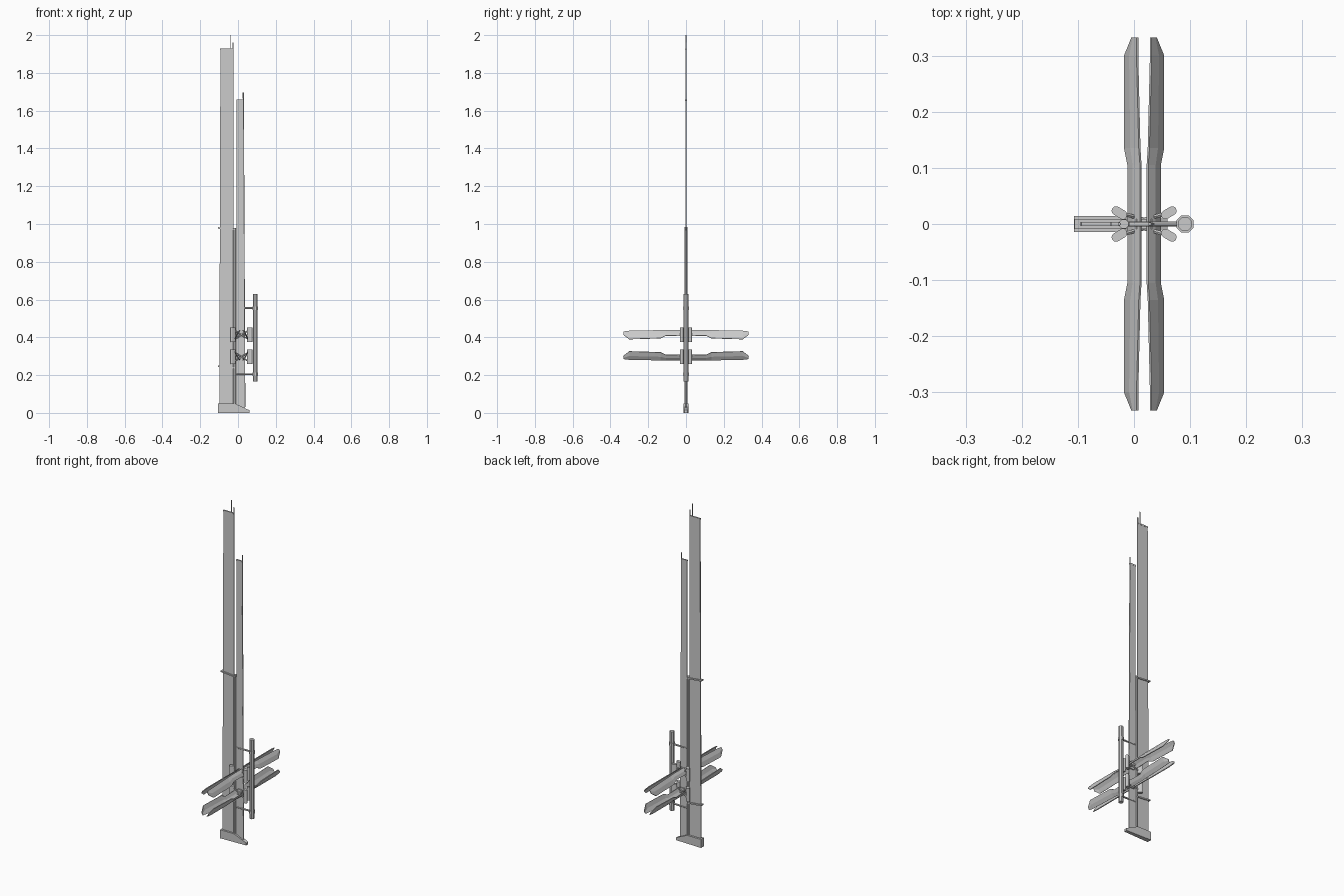
import bpy, bmesh, math
from mathutils import Vector

if "Cube" in bpy.data.objects:
    bpy.data.objects.remove(bpy.data.objects["Cube"])

CX = 0.018          # x of the wing assembly centre
CZ = 0.358          # z of the wing assembly centre


def make(name, verts, faces):
    me = bpy.data.meshes.new(name)
    me.from_pydata(verts, [], faces)
    bm = bmesh.new()
    bm.from_mesh(me)
    bmesh.ops.recalc_face_normals(bm, faces=bm.faces)
    bm.to_mesh(me)
    bm.free()
    ob = bpy.data.objects.new(name, me)
    bpy.context.collection.objects.link(ob)
    return ob


def loft(name, a, b):
    """Closed solid between two matching outlines."""
    n = len(a)
    faces = [(i, (i + 1) % n, n + (i + 1) % n, n + i) for i in range(n)]
    faces += [tuple(range(n))[::-1], tuple(range(n, 2 * n))]
    return make(name, a + b, faces)


def slab(name, profile, h):
    """Profile in x/z extruded to +-h in y."""
    return loft(name, [(x, -h, z) for x, z in profile], [(x, h, z) for x, z in profile])


def box(name, x0, x1, h, z0, z1):
    return slab(name, [(x0, z0), (x1, z0), (x1, z1), (x0, z1)], h)


def rod(name, p, q, r, sides=8):
    p, q = Vector(p), Vector(q)
    rot = (q - p).to_track_quat('Z', 'Y')
    ring = [rot @ Vector((r * math.cos(t), r * math.sin(t), 0))
            for t in [(i + 0.5) * math.tau / sides for i in range(sides)]]
    return loft(name, [tuple(p + v) for v in ring], [tuple(q + v) for v in ring])


# Keel base: tall block at the left sloping to a thin toe
base = slab("base", [(-0.107, 0), (0.06, 0), (0.06, 0.014), (-0.016, 0.05), (-0.107, 0.05)], 0.014)
for v in base.data.vertices:
    if v.co.x > 0.05:
        v.co.y *= 0.65

# Two tall tapering panels
slab("tall_panel", [(-0.099, 0.045), (-0.025, 0.045), (-0.027, 1.925), (-0.093, 1.925)], 0.003)
slab("short_panel", [(-0.011, 0.035), (0.037, 0.025), (0.028, 1.66), (-0.008, 1.66)], 0.003)
box("tall_panel_cap", -0.094, -0.025, 0.004, 1.92, 1.928)
box("short_panel_cap", -0.009, 0.03, 0.004, 1.652, 1.66)

# Mast between the panels and thin spikes above them
rod("mast", (-0.018, 0, 0.04), (-0.018, 0, 0.98), 0.009)
rod("tall_panel_edge", (-0.026, 0, 0.9), (-0.026, 0, 1.96), 0.003, 6)
rod("tall_spike", (-0.041, 0, 1.9), (-0.041, 0, 2.0), 0.0025, 6)
rod("short_panel_edge", (0.036, 0, 0.03), (0.028, 0, 1.695), 0.003, 6)

# Clamping bands around the tall panel
for i, z in enumerate((0.24, 0.972)):
    slab(f"band_{i}", [(-0.106, z + 0.003), (-0.012, z - 0.006),
                       (-0.012, z + 0.002), (-0.106, z + 0.011)], 0.009)

# Outrigger tube with two arms and collars
rod("outrigger_tube", (0.091, 0, 0.165), (0.091, 0, 0.63), 0.0135)
for i, z in enumerate((0.205, 0.555)):
    rod(f"outrigger_arm_{i}", (-0.012, 0, z), (0.091, 0, z), 0.005)
    rod(f"outrigger_collar_{i}", (0.091, 0, z - 0.009), (0.091, 0, z + 0.009), 0.0165)

# Wing stations: (y, inner x, inner z, outer x, outer z)
STATIONS = [(0, .012, .437, -.010, .406), (.105, .012, .437, -.010, .409),
            (.135, .010, .437, -.016, .395), (.30, .006, .434, -.016, .390),
            (.332, .006, .430, -.003, .414)]


def wing(name, sx, sz):
    rows = [(-y, *r) for y, *r in STATIONS[:0:-1]] + STATIONS
    verts, faces = [], []
    for y, xi, zi, xo, zo in rows:
        # slightly cambered section of three points
        for x, z in ((xi, zi), ((xi + xo) / 2 - .002, (zi + zo) / 2 + .002), (xo, zo)):
            verts.append((CX + sx * (x - CX), y, CZ + sz * (z - CZ)))
    for i in range(len(rows) - 1):
        for k in range(2):
            a = 3 * i + k
            faces.append((a, a + 1, a + 4, a + 3))
    ob = make(name, verts, faces)
    m = ob.modifiers.new("thickness", 'SOLIDIFY')
    m.thickness = 0.004
    m.offset = 0


def pod(name, x, y, ang, z0, z1):
    """Upright prism with a rounded, diagonal plan."""
    pts = []
    for s in (1, -1):
        for i in range(7):
            t = -math.pi / 2 + math.pi * i / 6
            u, w = s * (0.007 + 0.008 * math.cos(t)), s * 0.008 * math.sin(t)
            pts.append((x + u * math.cos(ang) - w * math.sin(ang),
                        y + u * math.sin(ang) + w * math.cos(ang)))
    return loft(name, [(a, b, z0) for a, b in pts], [(a, b, z1) for a, b in pts])


# Upper and lower clusters: wings, hub, pods and crossed struts
for level, sz, zc in (("upper", 1, 0.413), ("lower", -1, 0.297)):
    box(f"{level}_hub", 0.004, 0.032, 0.009, zc - 0.02, zc + 0.02)
    for sx in (1, -1):
        wing(f"{level}_wing_{sx}", sx, sz)
        for sy in (1, -1):
            x, y = CX + sx * 0.044, sy * 0.020
            tag = f"{level}_{sx}_{sy}"
            pod("pod_" + tag, x, y, math.atan2(sy * 0.6, sx), zc - 0.039, zc + 0.039)
            for e in (1, -1):
                rod(f"strut_{tag}_{e}", (CX, sy * 0.008, zc),
                    (x, y, zc + e * 0.028), 0.004, 6)
